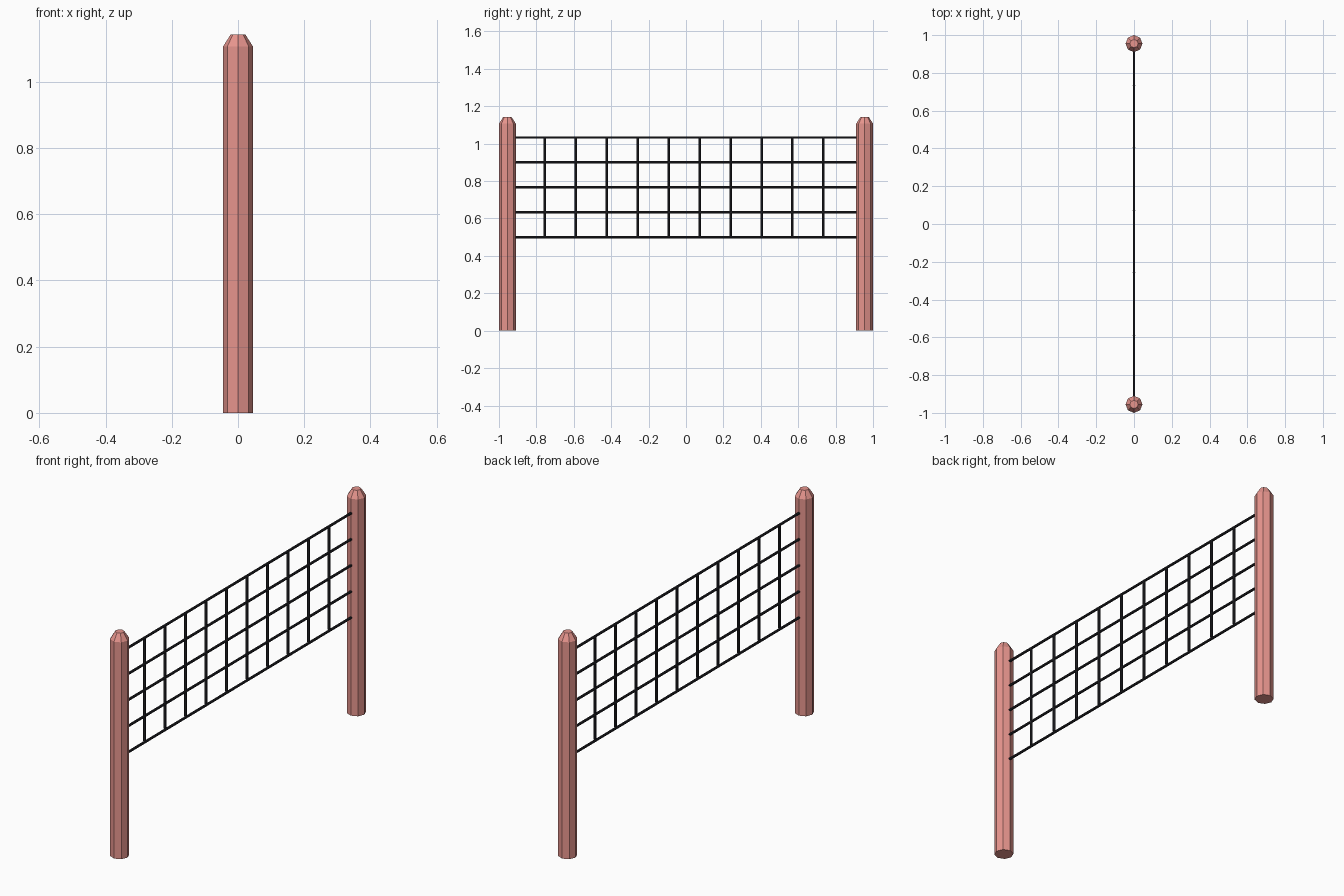
import bpy
from math import pi

if "Cube" in bpy.data.objects:
    bpy.data.objects.remove(bpy.data.objects["Cube"])


def material(name, colour):
    mat = bpy.data.materials.new(name)
    mat.diffuse_color = colour
    mat.use_nodes = True
    mat.node_tree.nodes["Principled BSDF"].inputs["Base Color"].default_value = mat.diffuse_color
    return mat


def cone(name, y, z0, z1, r0, r1, mat):
    bpy.ops.mesh.primitive_cone_add(vertices=8, radius1=r0, radius2=r1,
                                    depth=z1 - z0, location=(0, y, (z0 + z1) / 2))
    ob = bpy.context.object
    ob.name = name
    ob.data.materials.append(mat)
    return ob


def cord(name, y, z, length, radius, rot_x, mat):
    bpy.ops.mesh.primitive_cylinder_add(vertices=8, radius=radius, depth=length,
                                        location=(0, y, z), rotation=(rot_x, 0, 0))
    ob = bpy.context.object
    ob.name = name
    ob.data.materials.append(mat)


post_mat = material("post_red", (0.8, 0.3, 0.27, 1))
cord_mat = material("cord_black", (0.02, 0.02, 0.025, 1))

# Octagonal posts with a chamfered tip
for side, y in (("left", -0.955), ("right", 0.955)):
    post = cone(f"{side}_post", y, 0, 1.107, 0.045, 0.045, post_mat)
    tip = cone(f"{side}_post_tip", y, 1.107, 1.143, 0.045, 0.022, post_mat)
    # Join and weld so the post is one closed shell
    bpy.ops.object.select_all(action='DESELECT')
    tip.select_set(True)
    post.select_set(True)
    bpy.context.view_layer.objects.active = post
    bpy.ops.object.join()
    bpy.ops.object.mode_set(mode='EDIT')
    bpy.ops.mesh.select_all(action='SELECT')
    bpy.ops.mesh.remove_doubles(threshold=0.0005)
    bpy.ops.mesh.select_all(action='DESELECT')
    bpy.ops.mesh.select_mode(type='FACE')
    bpy.ops.mesh.select_interior_faces()
    bpy.ops.mesh.delete(type='FACE')
    bpy.ops.object.mode_set(mode='OBJECT')

# Horizontal net cords between the posts
for i in range(5):
    cord(f"horizontal_cord_{i + 1}", 0, 0.5 + i * 0.1333, 1.83, 0.0063, pi / 2, cord_mat)

# Vertical net cords
for i in range(10):
    cord(f"vertical_cord_{i + 1}", -0.754 + i * 0.1654, 0.77, 0.525, 0.0068, 0, cord_mat)
